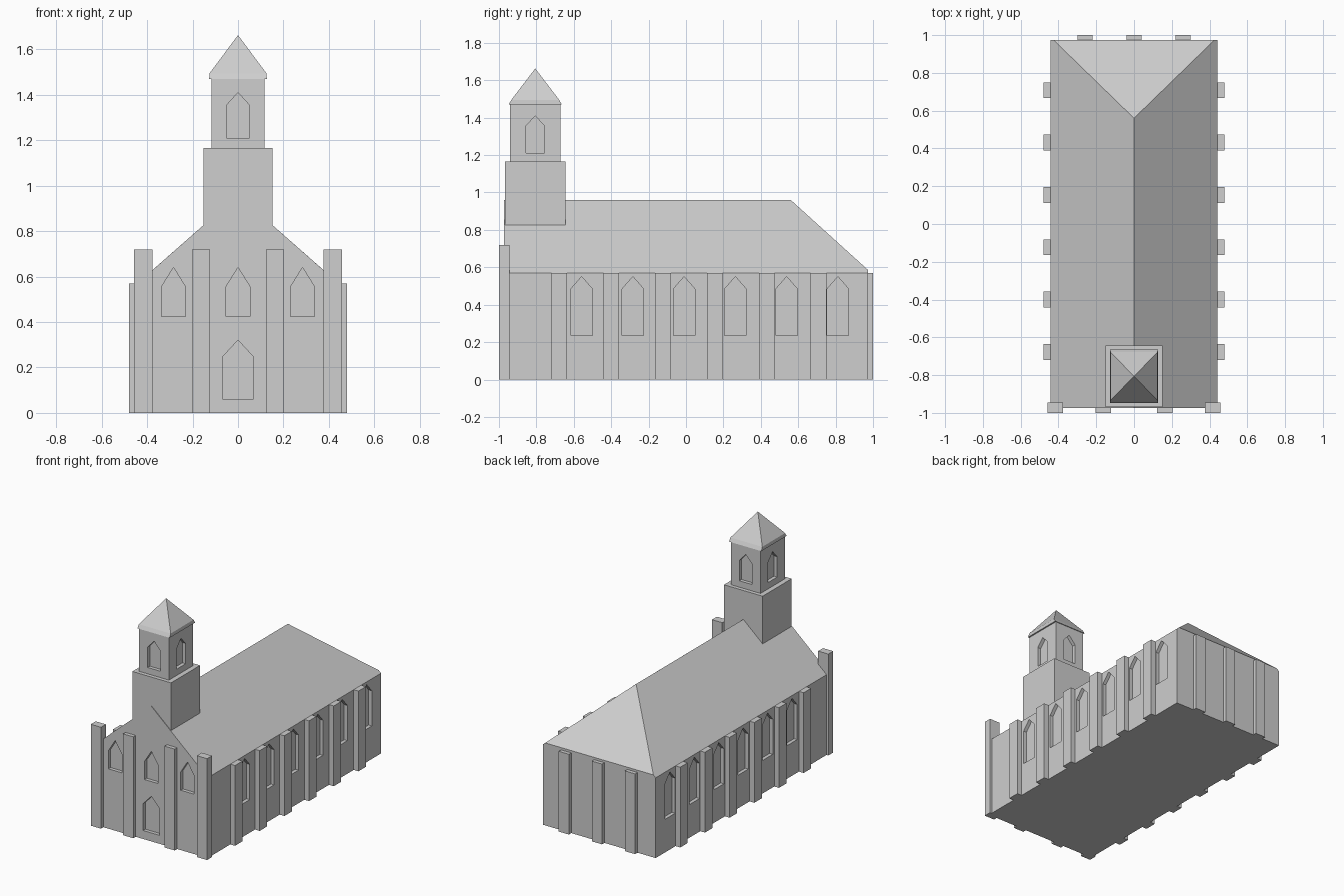
import bpy, bmesh

if "Cube" in bpy.data.objects:
    bpy.data.objects.remove(bpy.data.objects["Cube"])

stone = bpy.data.materials.new("pale_grey_stone")
stone.diffuse_color = (0.62, 0.62, 0.62, 1)
stone.use_nodes = True
stone.node_tree.nodes["Principled BSDF"].inputs["Base Color"].default_value = stone.diffuse_color


def make(name, verts, faces):
    """Mesh object from vertices and faces, with outward normals."""
    bm = bmesh.new()
    vs = [bm.verts.new(v) for v in verts]
    for f in faces:
        bm.faces.new([vs[i] for i in f])
    bmesh.ops.recalc_face_normals(bm, faces=bm.faces)
    me = bpy.data.meshes.new(name)
    bm.to_mesh(me)
    bm.free()
    me.materials.append(stone)
    ob = bpy.data.objects.new(name, me)
    bpy.context.collection.objects.link(ob)
    return ob


def box(name, x0, x1, y0, y1, z0, z1):
    verts = [(x, y, z) for z in (z0, z1) for x, y in ((x0, y0), (x1, y0), (x1, y1), (x0, y1))]
    return make(name, verts, [(0, 1, 2, 3), (4, 5, 6, 7)] +
                [(i, (i + 1) % 4, (i + 1) % 4 + 4, i + 4) for i in range(4)])


def arch(axis, centre, half, d0, d1, z0, spring, top):
    """Pointed opening as a prism running along the given axis from d0 to d1."""
    prof = [(-half, z0), (half, z0), (half, spring), (0, top), (-half, spring)]
    verts = [((centre + u, d, z) if axis == 'y' else (d, centre + u, z))
             for d in (d0, d1) for u, z in prof]
    faces = [tuple(range(5)), tuple(range(5, 10))]
    faces += [(i, (i + 1) % 5, (i + 1) % 5 + 5, i + 5) for i in range(5)]
    return make("opening_cutter", verts, faces)


def carve(target, cutters):
    """Cut recesses into the target and remove the cutters."""
    for c in cutters:
        c.hide_render = True
        m = target.modifiers.new("recess", 'BOOLEAN')
        m.operation, m.solver, m.object = 'DIFFERENCE', 'EXACT', c
        bpy.context.view_layer.objects.active = target
        bpy.ops.object.modifier_apply(modifier=m.name)
        bpy.data.objects.remove(c)


W, L, EAVE, RIDGE = 0.443, 0.973, 0.57, 0.96
REC = 0.025

# Nave: front gable, hipped back
nave = make("nave",
            [(-W, -L, 0), (W, -L, 0), (W, L, 0), (-W, L, 0),
             (-W, -L, EAVE), (W, -L, EAVE), (W, L, EAVE), (-W, L, EAVE),
             (0, -L, RIDGE), (0, 0.56, RIDGE), (0.425, L, 0.586), (-0.425, L, 0.586)],
            [(0, 1, 2, 3), (0, 1, 5, 8, 4), (1, 2, 6, 5), (0, 4, 7, 3),
             (2, 3, 7, 11, 10, 6), (5, 6, 10, 9, 8), (4, 8, 9, 11, 7), (9, 10, 11)])

# Recessed side windows, front windows and door
cuts = [arch('x', -0.558 + 0.274 * i, 0.057, s * (W - REC), s * (W + 0.1), 0.235, 0.485, 0.55)
        for i in range(6) for s in (-1, 1)]
cuts += [arch('y', x, 0.053, -L - 0.1, -L + REC, 0.425, 0.555, 0.64) for x in (-0.284, 0, 0.284)]
cuts.append(arch('y', 0, 0.065, -L - 0.1, -L + REC, 0.06, 0.25, 0.32))
carve(nave, cuts)

# Buttresses
for s, side in ((-1, "left"), (1, "right")):
    for i in range(6):
        y = -0.677 + 0.277 * i
        x0, x1 = sorted((s * 0.42, s * 0.48))
        box(f"{side}_buttress_{i + 1}", x0, x1, y - 0.042, y + 0.042, 0, EAVE)
    x0, x1 = sorted((s * 0.377, s * 0.457))
    box(f"{side}_corner_pier", x0, x1, -1, -0.945, 0, 0.72)
    x0, x1 = sorted((s * 0.123, s * 0.203))
    box(f"{side}_front_buttress", x0, x1, -1, -0.95, 0, 0.72)
for i, x in enumerate((-0.26, 0, 0.26)):
    box(f"back_buttress_{i + 1}", x - 0.04, x + 0.04, 0.95, 1, 0, EAVE)

# Tower base and belfry
TY = -0.806
box("tower_base", -0.152, 0.152, TY - 0.163, TY + 0.163, 0.75, 1.165)
HX, HY = 0.117, 0.136
belfry = box("belfry", -HX, HX, TY - HY, TY + HY, 1.165, 1.475)
cuts = []
for s in (-1, 1):
    cuts.append(arch('y', 0, 0.05, TY + s * (HY - REC), TY + s * (HY + 0.1), 1.21, 1.355, 1.41))
    cuts.append(arch('x', TY, 0.05, s * (HX - REC), s * (HX + 0.1), 1.21, 1.355, 1.41))
carve(belfry, cuts)

# Spire with a shallow eaves band
ring = ((-1, -1), (1, -1), (1, 1), (-1, 1))
make("spire",
     [(a * 0.127, TY + b * 0.142, 1.47) for a, b in ring] +
     [(a * 0.125, TY + b * 0.128, 1.495) for a, b in ring] + [(0, TY, 1.663)],
     [(0, 1, 2, 3)] + [(i, (i + 1) % 4, (i + 1) % 4 + 4, i + 4) for i in range(4)] +
     [(i + 4, (i + 1) % 4 + 4, 8) for i in range(4)])
